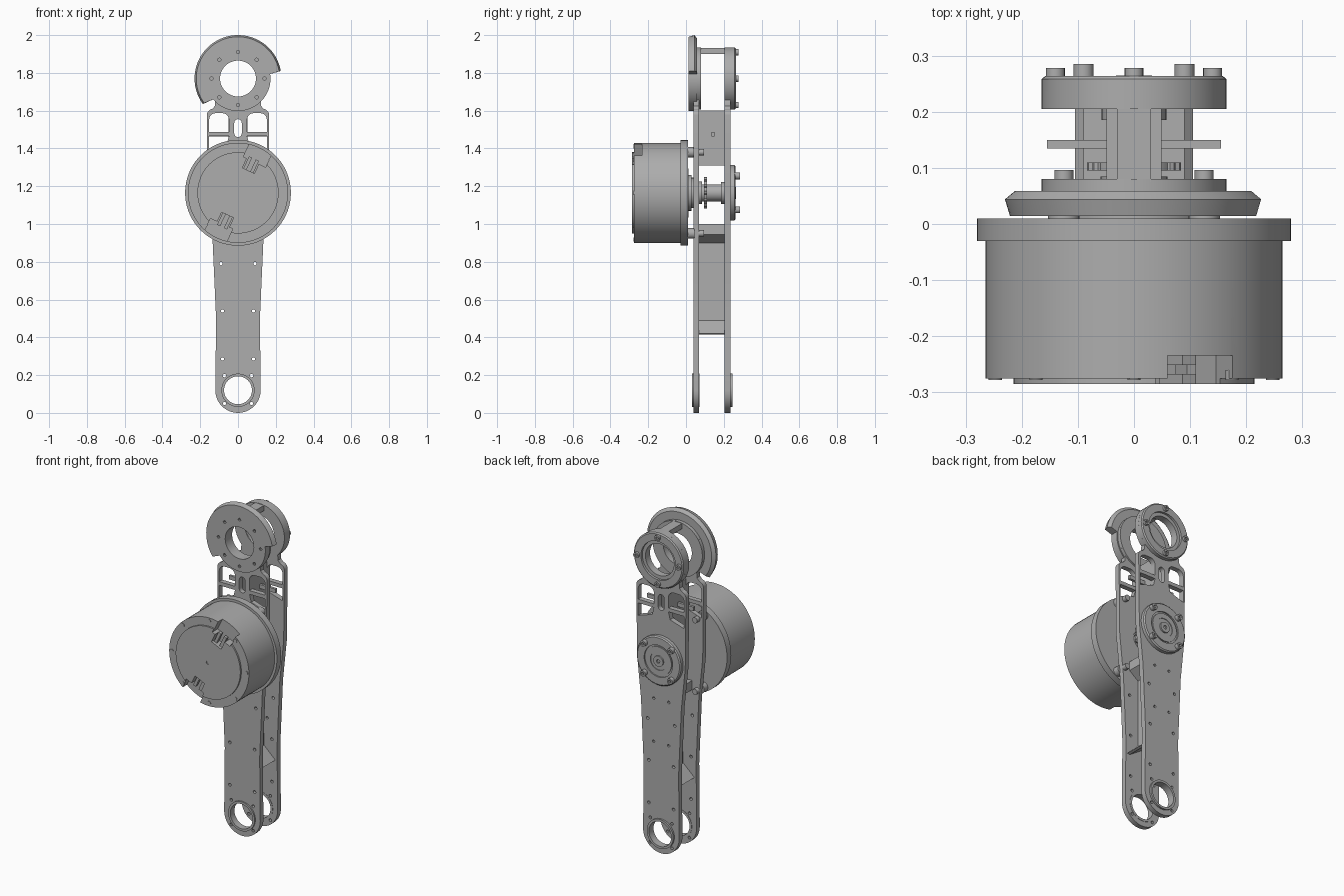
import bpy, bmesh
from math import sin, cos, radians

if "Cube" in bpy.data.objects:
    bpy.data.objects.remove(bpy.data.objects["Cube"], do_unlink=True)

metal = bpy.data.materials.new("grey_metal")
metal.use_nodes = True
GREY = (0.42, 0.42, 0.42, 1)
metal.diffuse_color = GREY
metal.node_tree.nodes["Principled BSDF"].inputs["Base Color"].default_value = GREY

HIP, DRIVE, FOOT = 1.77, 1.165, 0.12   # heights of the three axes
made = []


def arc(x, z, r, a0, a1, n):
    """Points on an arc in the x-z plane, angles in degrees."""
    steps = [radians(a0 + (a1 - a0) * i / n) for i in range(n + 1)]
    return [(x + r * cos(a), z + r * sin(a)) for a in steps]


def circle(x, z, r, n=48):
    return arc(x, z, r, 0, 360, n)[:-1]


def rect(x0, x1, z0, z1):
    return [(x0, z0), (x1, z0), (x1, z1), (x0, z1)]


def mirror(pts):
    return [(-x, z) for x, z in pts]


def loft(bm, layers):
    """Solid through matching outlines, each given as (y, points)."""
    rows = [[bm.verts.new((x, y, z)) for x, z in pts] for y, pts in layers]
    for a, b in zip(rows, rows[1:]):
        for i in range(len(a)):
            j = (i + 1) % len(a)
            bm.faces.new((a[i], a[j], b[j], b[i]))
    bm.faces.new(rows[0])
    bm.faces.new(rows[-1])


def make(name, solids, cuts=()):
    """Object from lofted solids, with separate cut solids removed."""
    objs = []
    for label, group in ((name, solids), ("cutter", cuts)):
        if not group:
            continue
        bm = bmesh.new()
        for layers in group:
            loft(bm, layers)
        bmesh.ops.recalc_face_normals(bm, faces=bm.faces)
        me = bpy.data.meshes.new(label)
        bm.to_mesh(me)
        bm.free()
        ob = bpy.data.objects.new(label, me)
        bpy.context.collection.objects.link(ob)
        objs.append(ob)
    ob = objs[0]
    ob.data.materials.append(metal)
    if cuts:
        cutter = objs[1]
        cutter.hide_render = True
        mod = ob.modifiers.new("cut", 'BOOLEAN')
        mod.operation, mod.solver, mod.object = 'DIFFERENCE', 'EXACT', cutter
        bpy.context.view_layer.update()
        done = bpy.data.meshes.new_from_object(ob.evaluated_get(bpy.context.evaluated_depsgraph_get()))
        ob.modifiers.clear()
        ob.data = done
        bpy.data.objects.remove(cutter, do_unlink=True)
    made.append(ob)


def slab(pts, y0, y1):
    return [(y0, pts), (y1, pts)]


def drum(x, z, r, y0, y1, n=48):
    return slab(circle(x, z, r, n), y0, y1)


def around(z, r, count, start=0):
    return arc(0, z, r, start, start + 360, count)[:-1]


# Side plates: rounded foot, tapered shank, square shoulder, round head
half = arc(0, FOOT, 0.12, -90, 0, 12) + [(0.116, 0.5), (0.134, 0.9), (0.16, 1.15)]
half += arc(0.13, 1.575, 0.035, 0, 80, 6) + [(0.122, 1.625), (0.122, 1.645)]
half += arc(0, HIP, 0.165, -44, 90, 24)
outline = half + mirror(half[1:-1])[::-1]

window = [(0.048, 1.487), (0.153, 1.487)] + arc(0.117, 1.551, 0.036, 0, 90, 6) \
    + arc(0.084, 1.551, 0.036, 90, 180, 6)
lower = [(0.06, 1.42), (0.153, 1.39), (0.153, 1.465), (0.048, 1.465)]
slot = arc(0, 1.535, 0.02, 0, 180, 8) + arc(0, 1.48, 0.02, 180, 360, 8)
bolt_holes = [(0.09, 0.79), (0.082, 0.54), (0.082, 0.285), (0.072, 0.197), (0.072, 0.05)]


def plate_cuts(y0, y1):
    cuts = [slab(p, y0, y1) for p in (window, mirror(window), lower, mirror(lower), slot)]
    cuts += [drum(0, FOOT, 0.078, y0, y1), drum(0, HIP, 0.096, y0, y1)]
    cuts += [drum(s * x, z, 0.009, y0, y1, 12) for x, z in bolt_holes for s in (1, -1)]
    return cuts


make("front_plate", [slab(outline, 0.04, 0.07)], plate_cuts(0.0, 0.1))
make("back_plate", [slab(outline, 0.205, 0.236)], plate_cuts(0.18, 0.3)
     + [drum(s * 0.05, z, 0.008, 0.18, 0.3, 12) for z in (0.66, 0.92) for s in (1, -1)])

# Bearing rings at the foot and the head
for name, z, ro, ri, y0, y1 in (
        ("front_foot_ring", FOOT, 0.088, 0.074, 0.032, 0.072),
        ("back_foot_ring", FOOT, 0.088, 0.074, 0.203, 0.247),
        ("front_head_ring", HIP, 0.165, 0.095, 0.058, 0.08),
        ("back_head_seat", HIP, 0.12, 0.095, 0.207, 0.25)):
    make(name, [drum(0, z, ro, y0, y1)], [drum(0, z, ri, y0 - 0.02, y1 + 0.02)])
head = [(0.207, circle(0, HIP, 0.165)), (0.258, circle(0, HIP, 0.165)), (0.264, circle(0, HIP, 0.158))]
make("back_head_ring", [head], [drum(0, HIP, 0.115, 0.19, 0.3)])
head_bolts = around(HIP, 0.14, 4)
make("head_bolts", [drum(x, z, 0.017, 0.255, 0.278, 16) for x, z in head_bolts],
     [drum(x, z, 0.008, 0.27, 0.29, 6) for x, z in head_bolts])


# Stepped stop disc with a bevelled rim over part of its turn
def stop(r):
    return arc(0, HIP, r, 10, 216, 56) + arc(0, HIP, 0.172, 220, 368, 36)


make("stop_disc", [[(0.014, stop(0.221)), (0.044, stop(0.23)), (0.059, stop(0.212))]],
     [drum(0, HIP, 0.095, 0, 0.09)] + [drum(x, z, 0.009, 0, 0.035, 10) for x, z in around(HIP, 0.14, 8)])

# Spacers between the plates; the lower one is a web on two splayed feet
make("head_bridge", [slab(rect(-0.03, 0.03, 1.90, 1.932), 0.075, 0.212)])
make("upper_webs", [slab(rect(*sorted((s * 0.03, s * 0.049)), 1.31, 1.60), 0.068, 0.207) for s in (1, -1)])
make("upper_ribs", [slab(rect(*sorted((s * 0.045, s * 0.155)), 1.464, 1.488), 0.135, 0.15) for s in (1, -1)])
side = [(0.09, 0.415), (0.105, 0.42), (0.03, 0.49), (0.03, 0.9), (0.09, 0.945), (0.09, 1.0)]
make("lower_spacer", [slab([(0, 0.475)] + side + mirror(side)[::-1], 0.068, 0.207)])


# Motor housing with two connector recesses
def turned(pts, deg):
    """Outline laid with its first axis pointing out from the drive axis."""
    a = radians(deg)
    return [(x * cos(a) - z * sin(a), DRIVE + x * sin(a) + z * cos(a)) for x, z in pts]


notch = [(0.13, -0.035), (0.185, -0.035), (0.185, -0.075), (0.32, -0.075),
         (0.32, 0.055), (0.185, 0.055), (0.185, 0.035), (0.13, 0.035)]
sockets = (("upper_connector", 65), ("lower_connector", 245))
recesses = [slab(turned(notch, deg), -0.31, -0.234) for _, deg in sockets]
make("motor_body", [drum(0, DRIVE, 0.265, -0.275, -0.02, 72)], recesses)
make("motor_cap", [drum(0, DRIVE, 0.215, -0.285, -0.27, 64)],
     recesses + [drum(0, DRIVE, 0.012, -0.3, -0.28, 12)])
make("motor_flange", [drum(0, DRIVE, 0.28, -0.03, 0.01, 72)])
make("motor_bolts", [drum(x, z, 0.012, -0.278, -0.26, 14) for x, z in around(DRIVE, 0.247, 8)
                     if abs(x) > 0.01 or z < DRIVE + 0.3])
for name, deg in sockets:
    make(name, [slab(turned(rect(0.125, 0.2, c - 0.009, c + 0.009), deg), -0.268, -0.25)
                for c in (-0.02, 0.02)])

# Motor standoffs and their bolts
mounts = [(sx * 0.125, DRIVE + sz * 0.215) for sx in (1, -1) for sz in (1, -1)]
make("standoffs", [drum(x, z, 0.028, 0.005, 0.045, 20) for x, z in mounts])
make("mount_bolts", [drum(x, z, 0.017, 0.065, 0.096, 16) for x, z in mounts])

# Drive shaft with collars
make("drive_shaft", [drum(0, DRIVE, r, y0, y1, 32) for r, y0, y1 in (
    (0.045, 0.0, 0.21), (0.13, 0.005, 0.014), (0.095, 0.014, 0.03), (0.08, 0.028, 0.042),
    (0.06, 0.065, 0.085))])
make("drive_gear", [drum(0, DRIVE, 0.075, 0.095, 0.11, 32)]
     + [drum(x, z, 0.01, 0.095, 0.11, 8) for x, z in around(DRIVE, 0.074, 12)])
make("shaft_collar", [drum(0, DRIVE, 0.058, 0.185, 0.207, 32)])

# Back drive cover with concentric grooves
cover = [(0.23, circle(0, DRIVE, 0.147)), (0.256, circle(0, DRIVE, 0.147)), (0.262, circle(0, DRIVE, 0.14))]
make("drive_cover", [cover], [drum(0, DRIVE, 0.095, 0.254, 0.28)])
make("cover_hub", [drum(0, DRIVE, 0.085, 0.25, 0.26)], [drum(0, DRIVE, 0.055, 0.256, 0.28)])
make("cover_centre", [drum(0, DRIVE, 0.032, 0.25, 0.265, 24)], [drum(0, DRIVE, 0.012, 0.256, 0.28, 6)])
corners = around(DRIVE, 0.127, 4, 45)
make("cover_bolts", [drum(x, z, 0.018, 0.25, 0.285, 16) for x, z in corners],
     [drum(x, z, 0.009, 0.272, 0.3, 6) for x, z in corners])

# Smooth the round walls and keep the edges crisp
bpy.ops.object.select_all(action='DESELECT')
for ob in made:
    ob.select_set(True)
bpy.context.view_layer.objects.active = made[0]
bpy.ops.object.shade_smooth_by_angle(angle=radians(30))
